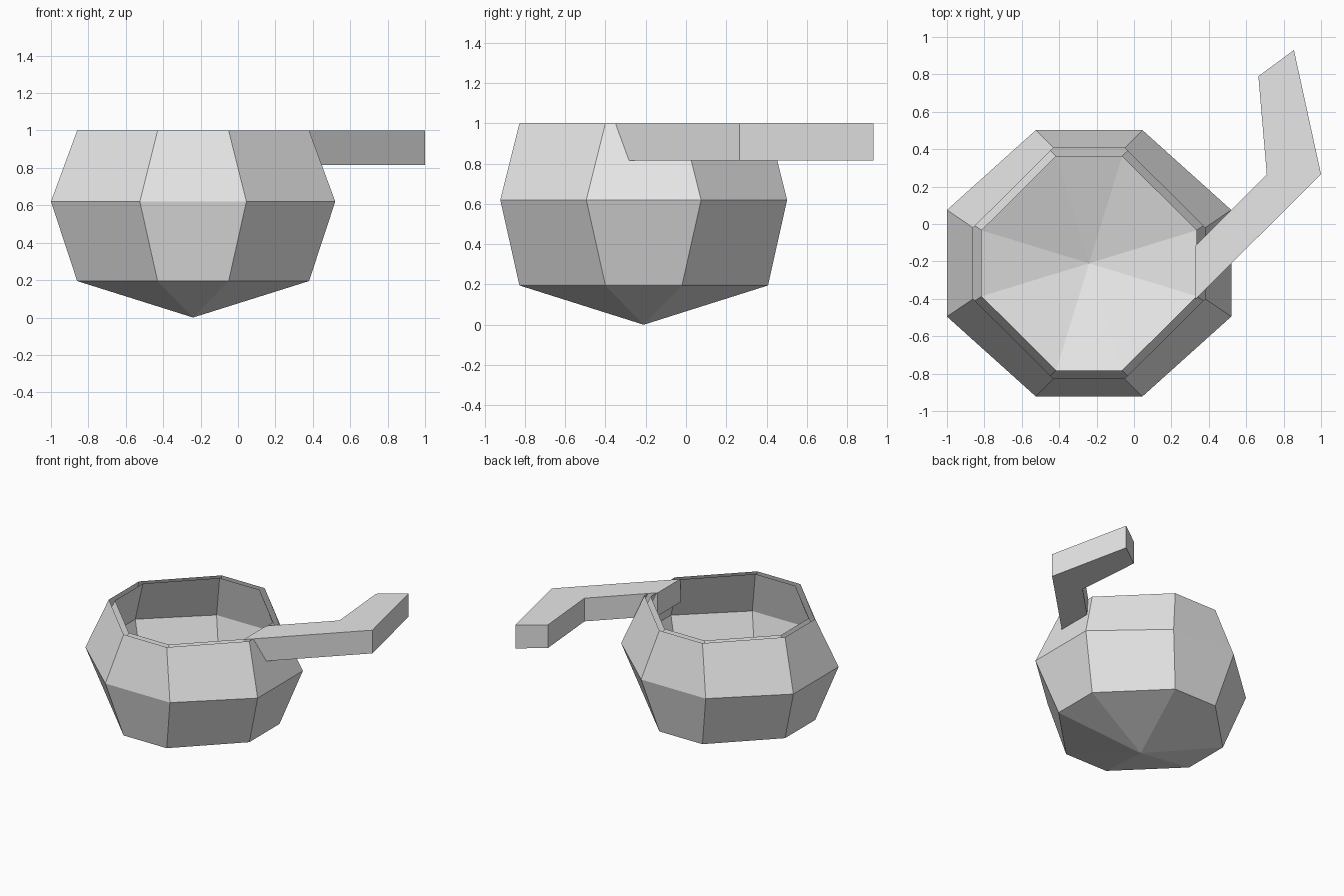
import bpy
import bmesh
from mathutils import Vector

cube = bpy.data.objects.get("Cube")
if cube:
    bpy.data.objects.remove(cube, do_unlink=True)

# Single plain grey material
GREY = (0.8, 0.8, 0.8, 1.0)
grey = bpy.data.materials.new("plain_grey")
grey.use_nodes = True
grey.diffuse_color = GREY
grey.node_tree.nodes["Principled BSDF"].inputs["Base Color"].default_value = GREY

CENTRE = Vector((-0.24, -0.21, 0))
# Bowl rings from rim to base: half width, half depth, half flat side, height
RINGS = [(0.62, 0.617, 0.19, 1.0),
         (0.76, 0.712, 0.285, 0.62),
         (0.62, 0.617, 0.19, 0.195)]


def finish(bm, name):
    mesh = bpy.data.meshes.new(name)
    bm.to_mesh(mesh)
    bm.free()
    mesh.materials.append(grey)
    obj = bpy.data.objects.new(name, mesh)
    bpy.context.collection.objects.link(obj)


def octagon(w, d, f):
    """Eight corners, counter-clockwise from the right side."""
    half = [(w, -f), (w, f), (f, d), (-f, d)]
    return half + [(-x, -y) for x, y in half]


def bowl_shell(name, scale, inward):
    """Open eight-sided shell with a pointed base, scaled about its rim."""
    bm = bmesh.new()
    rings = []
    for w, d, f, z in RINGS:
        height = 1 - (1 - z) * scale
        rings.append([bm.verts.new(CENTRE + Vector((x * scale, y * scale, height)))
                      for x, y in octagon(w, d, f)])
    apex = bm.verts.new(CENTRE + Vector((0, 0, 1 - scale)))
    for i in range(8):
        j = (i + 1) % 8
        for upper, lower in zip(rings, rings[1:]):
            bm.faces.new((upper[i], lower[i], lower[j], upper[j]))
        bm.faces.new((rings[-1][i], apex, rings[-1][j]))
    # The lining faces into the bowl
    if inward:
        bmesh.ops.reverse_faces(bm, faces=bm.faces[:])
    finish(bm, name)


bowl_shell("outer_bowl", 1.0, False)
bowl_shell("inner_bowl", 0.927, True)

# Bent handle: flat outline extruded upward
OUTLINE = [(0.33, -0.40), (1.0, 0.265), (0.855, 0.93),
           (0.665, 0.79), (0.71, 0.265), (0.33, -0.115)]
bm = bmesh.new()
base = bm.faces.new([bm.verts.new((x, y, 0.815)) for x, y in OUTLINE])
top = bmesh.ops.extrude_face_region(bm, geom=[base], use_keep_orig=True)
bmesh.ops.translate(bm, vec=(0, 0, 0.185),
                    verts=[g for g in top["geom"] if isinstance(g, bmesh.types.BMVert)])
bmesh.ops.recalc_face_normals(bm, faces=bm.faces[:])
finish(bm, "handle")
